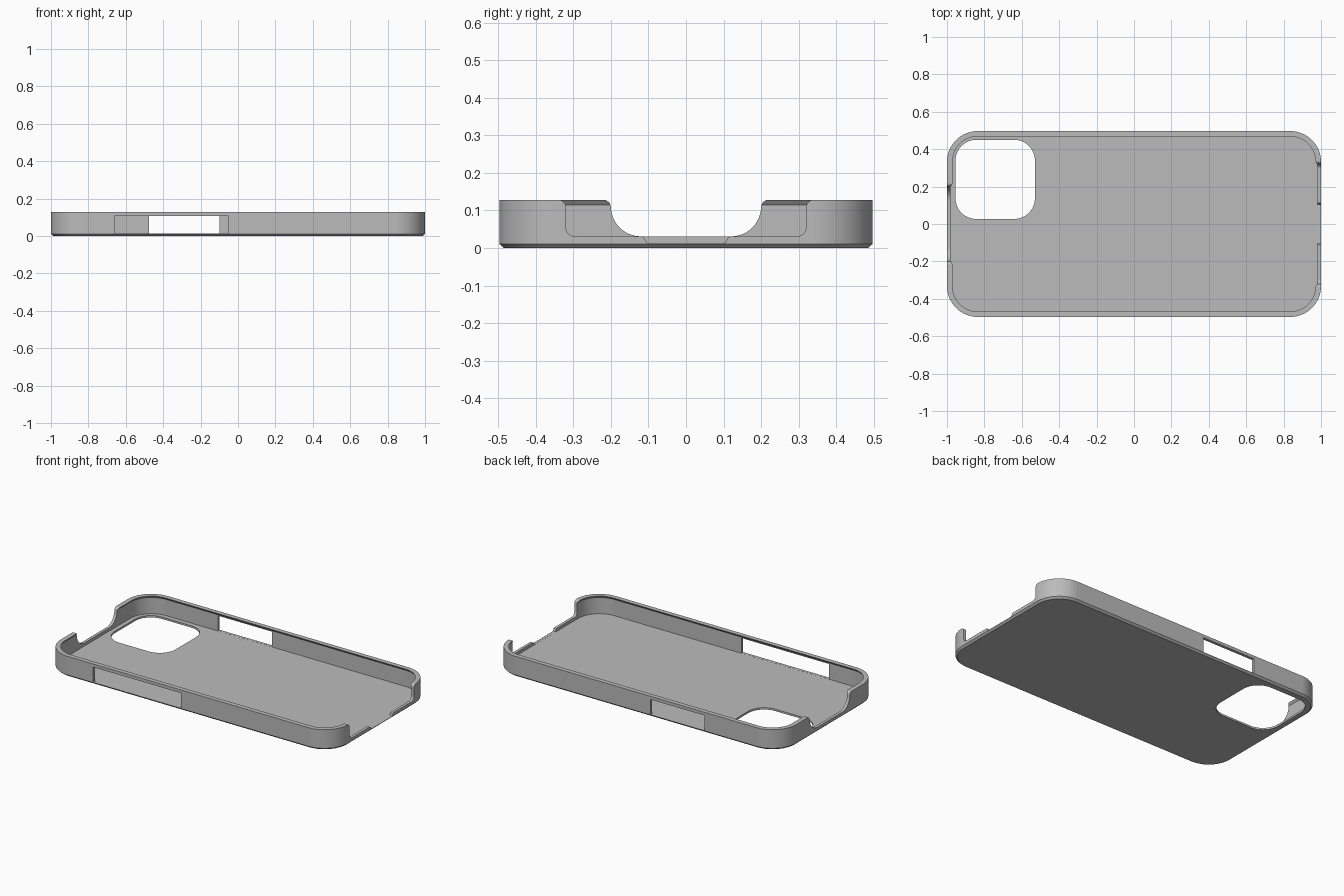
import bpy, bmesh, math

cube = bpy.data.objects.get("Cube")
if cube:
    bpy.data.objects.remove(cube, do_unlink=True)

HALF_X, HALF_Y, HEIGHT, RADIUS = 1.0, 0.497, 0.128, 0.165
FLOOR, WALL, LIP = 0.012, 0.018, 0.029
SLOT_Z = FLOOR + 0.0005

grey = bpy.data.materials.new("case grey")
grey.use_nodes = True
colour = (0.5, 0.5, 0.5, 1)
grey.diffuse_color = colour
grey.node_tree.nodes["Principled BSDF"].inputs["Base Color"].default_value = colour


def arc(cx, cy, r, start, end, n=12):
    angles = [math.radians(start + (end - start) * i / n) for i in range(n + 1)]
    return [(cx + r * math.cos(a), cy + r * math.sin(a)) for a in angles]


def rounded_rect(x0, x1, y0, y1, r, n=16):
    corners = [(x1 - r, y1 - r), (x0 + r, y1 - r), (x0 + r, y0 + r), (x1 - r, y0 + r)]
    return [p for i, (cx, cy) in enumerate(corners)
            for p in arc(cx, cy, r, 90 * i, 90 * i + 90, n)]


def loft(name, rings):
    """Closed solid through a list of equal-length 3D rings."""
    bm = bmesh.new()
    loops = [[bm.verts.new(p) for p in ring] for ring in rings]
    for a, b in zip(loops, loops[1:]):
        for i in range(len(a)):
            j = (i + 1) % len(a)
            bm.faces.new((a[i], a[j], b[j], b[i]))
    bm.faces.new(loops[0])
    bm.faces.new(loops[-1])
    bmesh.ops.recalc_face_normals(bm, faces=bm.faces)
    mesh = bpy.data.meshes.new(name)
    bm.to_mesh(mesh)
    bm.free()
    mesh.materials.append(grey)
    obj = bpy.data.objects.new(name, mesh)
    bpy.context.collection.objects.link(obj)
    return obj


def prism(name, outline, axis, lo, hi):
    place = {"x": lambda u, v, w: (w, u, v),
             "y": lambda u, v, w: (u, w, v),
             "z": lambda u, v, w: (u, v, w)}[axis]
    return loft(name, [[place(u, v, w) for u, v in outline] for w in (lo, hi)])


def mirrored(half):
    return half + [(-u, v) for u, v in reversed(half)]


def box_outline(x0, x1, z0, z1):
    return [(x0, z0), (x1, z0), (x1, z1), (x0, z1)]


# Tray: chamfered base, thin wall, inward sloping lip
section = [(0.012, 0), (0, 0.011), (0, HEIGHT), (LIP, HEIGHT),
           (WALL, 0.114), (WALL, FLOOR)]
case = loft("phone_case", [
    [(x, y, z) for x, y in rounded_rect(-HALF_X + d, HALF_X - d,
                                        -HALF_Y + d, HALF_Y - d, RADIUS - d)]
    for d, z in section])


# End cutouts, with rounded feet and flared tops
def flare(y):
    return arc(y + 0.02, HEIGHT - 0.0195, 0.02, 180, 90, 6) + [(y + 0.02, 0.2)]


left_end = mirrored(arc(0.12, 0.111, 0.08, -90, 0) + flare(0.2))
right_end = mirrored([(0.1, SLOT_Z), (0.105, 0.015), (0.112, 0.028), (0.12, 0.031)]
                     + arc(0.295, 0.056, 0.025, -90, 0, 8) + flare(0.32))

cutters = [
    prism("top_end_cutter", left_end, "x", -1.1, -0.9),
    prism("port_end_cutter", right_end, "x", 0.9, 1.1),
    prism("front_slot_cutter", box_outline(-0.66, -0.05, SLOT_Z, 0.108), "y", -0.6, -0.46),
    prism("back_slot_cutter", box_outline(-0.475, -0.1, SLOT_Z, 0.108), "y", 0.46, 0.6),
    prism("camera_cutter", rounded_rect(-0.954, -0.53, 0.027, 0.45, 0.11), "z", -0.05, 0.05),
]
for cutter in cutters:
    cutter.hide_render = True
    mod = case.modifiers.new(cutter.name, "BOOLEAN")
    mod.operation = "DIFFERENCE"
    mod.solver = "EXACT"
    mod.object = cutter

# Bake the cuts and drop the helpers
bpy.context.view_layer.update()
graph = bpy.context.evaluated_depsgraph_get()
baked = bpy.data.meshes.new_from_object(case.evaluated_get(graph))
case.modifiers.clear()
case.data = baked
for cutter in cutters:
    bpy.data.objects.remove(cutter, do_unlink=True)

# Smooth corners, sharp edges
bpy.ops.object.select_all(action="DESELECT")
case.select_set(True)
bpy.context.view_layer.objects.active = case
bpy.ops.object.shade_smooth_by_angle(angle=math.radians(30))
weighted = case.modifiers.new("Weighted Normals", "WEIGHTED_NORMAL")
weighted.keep_sharp = True
